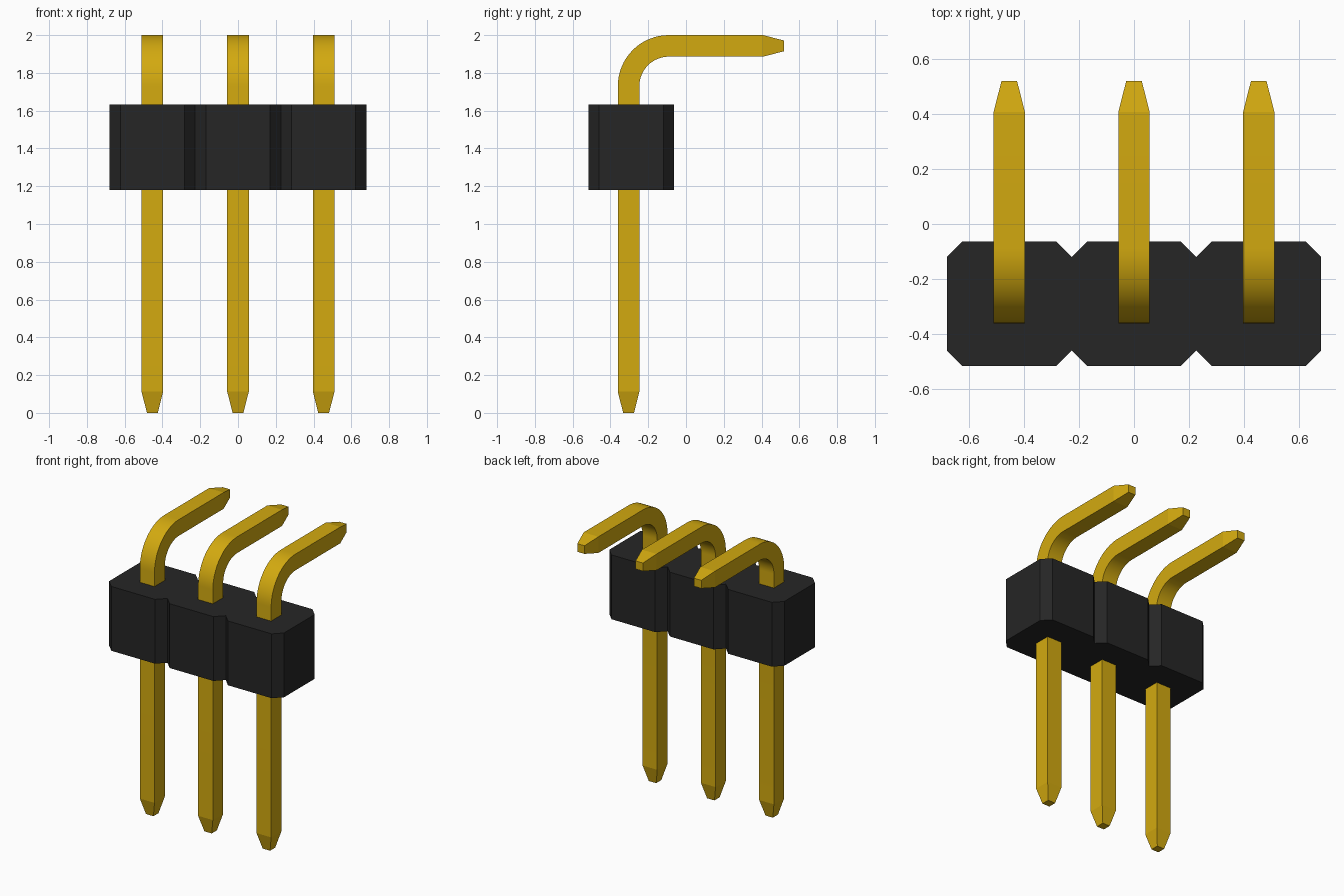
import bpy
import bmesh
from math import sin, cos, pi, radians
from mathutils import Vector

cube = bpy.data.objects.get("Cube")
if cube:
    bpy.data.objects.remove(cube, do_unlink=True)

PITCH = 0.4535
HALF = PITCH / 2
CHAMFER = 0.057
BODY_Y = -0.29
BODY_BOTTOM, BODY_TOP = 1.18, 1.632
PIN_Y = -0.304
PIN_HALF, TIP_HALF, TIP_LENGTH = 0.057, 0.0285, 0.112
BEND_RADIUS, BEND_STEPS = 0.213, 16
PIN_END = 0.519


def make_material(name, colour):
    mat = bpy.data.materials.new(name)
    mat.use_nodes = True
    mat.diffuse_color = colour
    mat.node_tree.nodes["Principled BSDF"].inputs["Base Color"].default_value = colour
    return mat


def make_object(name, bm, mat):
    bmesh.ops.recalc_face_normals(bm, faces=bm.faces)
    mesh = bpy.data.meshes.new(name)
    bm.to_mesh(mesh)
    bm.free()
    mesh.materials.append(mat)
    obj = bpy.data.objects.new(name, mesh)
    bpy.context.collection.objects.link(obj)
    return obj


black = make_material("black plastic", (0.019, 0.019, 0.019, 1))
gold = make_material("gold metal", (0.65, 0.40, 0.005, 1))


# Housing: a chain of chamfered cells, extruded upwards
def make_housing():
    front = []
    for i in (-1, 0, 1):
        x = i * PITCH
        front += [(x - HALF, -HALF + CHAMFER), (x - HALF + CHAMFER, -HALF),
                  (x + HALF - CHAMFER, -HALF)]
    front.append((PITCH + HALF, -HALF + CHAMFER))
    outline = front + [(-x, -y) for x, y in front]
    bm = bmesh.new()
    base = bm.faces.new([bm.verts.new((x, y + BODY_Y, BODY_BOTTOM)) for x, y in outline])
    top = bmesh.ops.extrude_face_region(bm, geom=[base])["geom"]
    bmesh.ops.translate(bm, vec=(0, 0, BODY_TOP - BODY_BOTTOM),
                        verts=[v for v in top if isinstance(v, bmesh.types.BMVert)])
    return make_object("housing", bm, black)


# Pin: a square section swept up, round the bend and back, with tapered tips
def make_pin(name, x):
    bend_y = PIN_Y + BEND_RADIUS
    bend_z = 2 - PIN_HALF - BEND_RADIUS
    stations = [(PIN_Y, 0, 0, TIP_HALF), (PIN_Y, TIP_LENGTH, 0, PIN_HALF)]
    for i in range(BEND_STEPS + 1):
        a = pi / 2 * i / BEND_STEPS
        stations.append((bend_y - BEND_RADIUS * cos(a), bend_z + BEND_RADIUS * sin(a), a, PIN_HALF))
    stations += [(PIN_END - TIP_LENGTH, 2 - PIN_HALF, pi / 2, PIN_HALF),
                 (PIN_END, 2 - PIN_HALF, pi / 2, TIP_HALF)]
    bm = bmesh.new()
    rings = []
    for y, z, a, half in stations:
        centre = Vector((x, y, z))
        across = Vector((half, 0, 0))
        outward = Vector((0, -cos(a), sin(a))) * half
        rings.append([bm.verts.new(centre + across * s + outward * t)
                      for s, t in ((-1, -1), (1, -1), (1, 1), (-1, 1))])
    for low, high in zip(rings, rings[1:]):
        for k in range(4):
            n = (k + 1) % 4
            bm.faces.new((low[k], low[n], high[n], high[k]))
    bm.faces.new(rings[0])
    bm.faces.new(rings[-1])
    return make_object(name, bm, gold)


make_housing()
pins = [make_pin(name, i * PITCH)
        for name, i in (("right_pin", -1), ("middle_pin", 0), ("left_pin", 1))]

# Smooth only the bends; square edges and tips stay crisp
bpy.ops.object.select_all(action="DESELECT")
for pin in pins:
    pin.select_set(True)
bpy.context.view_layer.objects.active = pins[0]
bpy.ops.object.shade_smooth_by_angle(angle=radians(10))
